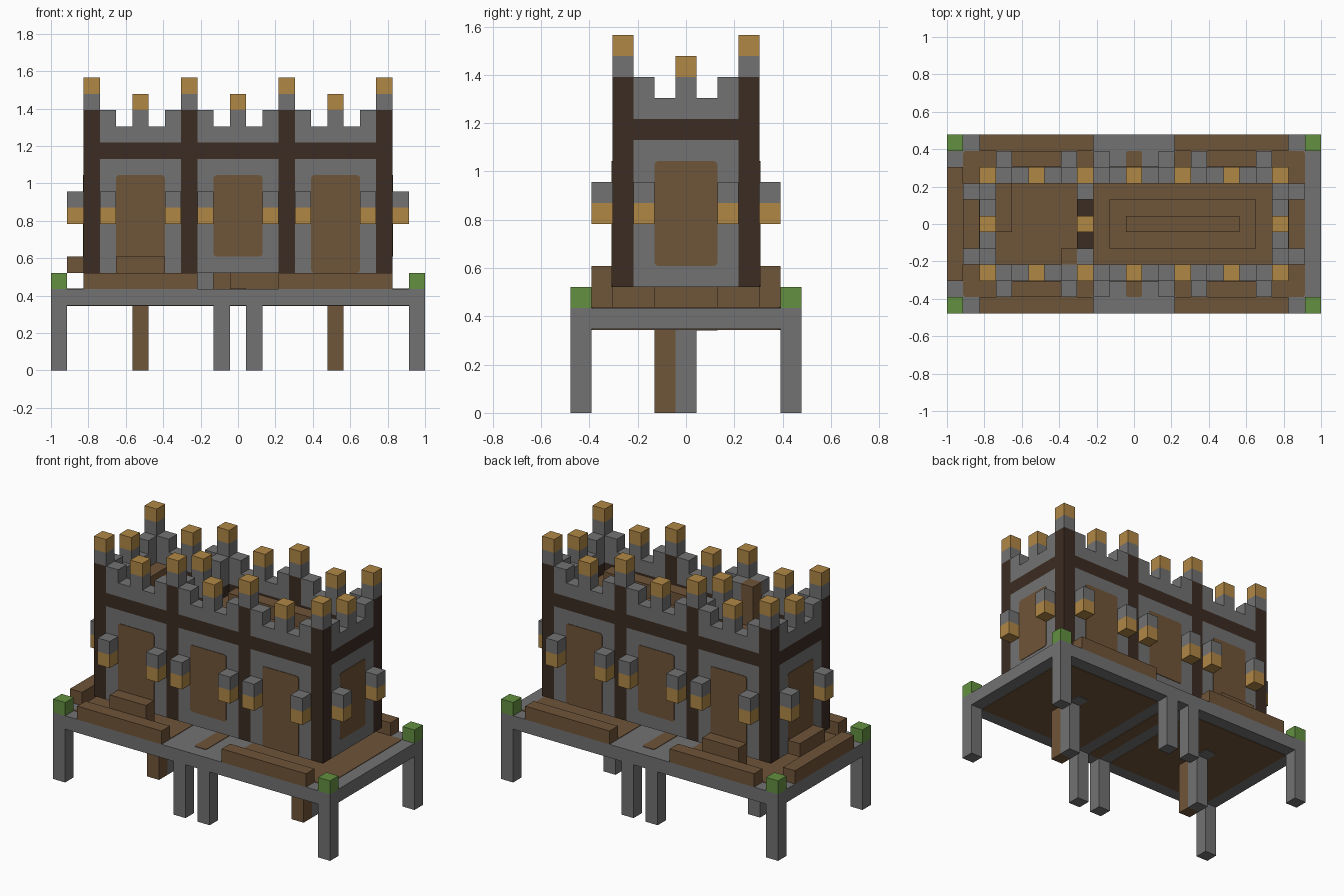
import bpy, bmesh
from mathutils import Matrix, Vector

cube = bpy.data.objects.get("Cube")
if cube:
    bpy.data.objects.remove(cube, do_unlink=True)

U = 2 / 23  # one building block


def material(name, r, g, b):
    m = bpy.data.materials.new(name)
    m.use_nodes = True
    m.diffuse_color = (r, g, b, 1)
    bsdf = m.node_tree.nodes["Principled BSDF"]
    bsdf.inputs["Base Color"].default_value = (r, g, b, 1)
    bsdf.inputs["Roughness"].default_value = 0.9
    return m


STONE = material("stone grey", 0.168, 0.168, 0.168)
WOOD = material("wood brown", 0.159, 0.089, 0.040)
GOLD = material("tan cap", 0.434, 0.242, 0.060)
GREEN = material("leaf green", 0.125, 0.279, 0.051)
DARK = material("dark timber", 0.044, 0.025, 0.016)


def blocks(name, mat, cells):
    """One object from boxes given as inclusive block ranges (i0, i1, j0, j1, k0, k1)."""
    bm = bmesh.new()
    for i0, i1, j0, j1, k0, k1 in cells:
        low = Vector((i0 - 11.5, j0 - 5.5, k0)) * U
        high = Vector((i1 - 10.5, j1 - 4.5, k1 + 1)) * U
        size = high - low
        bmesh.ops.create_cube(bm, size=1, matrix=Matrix.Translation((low + high) / 2) @ Matrix.Diagonal((*size, 1)))
    mesh = bpy.data.meshes.new(name)
    bm.to_mesh(mesh)
    bm.free()
    mesh.materials.append(mat)
    ob = bpy.data.objects.new(name, mesh)
    bpy.context.collection.objects.link(ob)
    return ob


def plate(name, mat, cells, axis):
    """Thin painted panel with softened corners; axis is its thin direction."""
    ob = blocks(name, mat, cells)
    bm = bmesh.new()
    bm.from_mesh(ob.data)
    edges = [e for e in bm.edges if abs((e.verts[0].co - e.verts[1].co).normalized()[axis]) > 0.9]
    bmesh.ops.bevel(bm, geom=edges, offset=0.015, segments=2, affect='EDGES', profile=0.5)
    bm.to_mesh(ob.data)
    bm.free()


T = 0.04  # plate thickness in blocks

# Platform with legs and corner blocks
corners = [(i, j) for i in (0, 22) for j in (0, 10)]
blocks("platform", STONE, [(0, 22, 0, 10, 4, 4)])
blocks("corner_legs", STONE, [(i, i, j, j, 0, 3) for i, j in corners])
blocks("middle_legs", STONE, [(i, i, j, j, 0, 3) for i in (10, 12) for j in (0, 10)])
blocks("inner_wood_legs", WOOD, [(i, i, 4, 4, 0, 3) for i in (5, 17)])
blocks("inner_stone_legs", STONE, [(i, i, 5, 5, 0, 3) for i in (5, 17)])
blocks("corner_blocks", GREEN, [(i, i, j, j, 5, 5) for i, j in corners])

# Wooden floor panels above and below the platform
for side, a, b in (("left", 14, 21), ("right", 1, 8)):
    plate(side + "_floor", WOOD, [(a, b, 1, 9, 5, 4 + T)], 2)
for a, b in ((1, 9), (11, 11), (13, 21)):
    plate("underside_panel", WOOD, [(a, b, 1, 9, 4 - T, 3)], 2)
for i in (5, 17):
    plate("underside_stone_spot", STONE, [(i, i, 6, 6, 4 - 2 * T, 3)], 2)
plate("floor_strip", WOOD, [(11, 11, 1, 9, 5, 4 + T)], 2)

# Rails and steps around the edge
blocks("rails", WOOD, [(a, a + 6, j, j, 5, 5) for a in (2, 14) for j in (0, 10)] + [(0, 0, 2, 8, 5, 5)])
blocks("steps", WOOD, [(4, 6, j, j, 5, 6) for j in (1, 9)] + [(1, 1, 4, 6, 6, 6)])
blocks("centre_support", WOOD, [(10, 10, 5, 6, 5, 5), (11, 13, 4, 6, 5, 5)])
blocks("centre_stone", STONE, [(9, 9, 4, 6, 5, 5)])

# Timber posts with capped tops
posts = [(i, j) for i in (2, 8, 14, 20) for j in (2, 8)]
blocks("posts", DARK, [(i, i, j, j, 6, 15) for i, j in posts])
blocks("post_tops", STONE, [(i, i, j, j, 16, 16) for i, j in posts])
blocks("post_caps", GOLD, [(i, i, j, j, 17, 17) for i, j in posts])

# Wall bays between posts: three on each long side, one on each end
bays = [(a, a + 4, j, j) for a in (3, 9, 15) for j in (2, 8)] + [(i, i, 3, 7) for i in (2, 20)]
blocks("walls", STONE, [(*b, 6, 12) for b in bays])
blocks("beams", DARK, [(*b, 13, 13) for b in bays + [(8, 8, 3, 7)]])
blocks("parapets", STONE, [(*b, 14, 14) for b in bays])

# Battlements: a merlon at both bay ends and a taller capped one mid-bay
ends, mids = [], []
for i0, i1, j0, j1 in bays + [(8, 8, 3, 7)]:
    ends += [(i0, i0, j0, j0), (i1, i1, j1, j1)]
    ic, jc = (i0 + i1) // 2, (j0 + j1) // 2
    mids.append((ic, ic, jc, jc))
blocks("merlons", STONE, [(*c, 15, 15) for c in ends[:-2] + mids[:-1]])
blocks("cross_wall_merlons", STONE, [(*c, 14, 15) for c in ends[-2:] + mids[-1:]])
blocks("merlon_caps", GOLD, [(*c, 16, 16) for c in mids])

# Brackets standing out from the walls
brackets = [(i, j) for i in (3, 7, 9, 13, 15, 19) for j in (1, 9)] + [(i, j) for i in (1, 21) for j in (3, 7)]
blocks("bracket_bases", GOLD, [(i, i, j, j, 9, 9) for i, j in brackets])
blocks("bracket_tops", STONE, [(i, i, j, j, 10, 10) for i, j in brackets])

# Wooden panels set on the walls
for a in (4, 10, 16):
    low = 7 if a == 10 else 6
    plate("front_panel", WOOD, [(a, a + 2, 2 - T, 1, low, 11)], 1)
    plate("back_panel", WOOD, [(a, a + 2, 9, 8 + T, low, 11)], 1)
plate("right_end_panel", WOOD, [(2 - T, 1, 4, 6, 7, 11)], 0)
plate("left_end_panel", WOOD, [(21, 20 + T, 4, 6, 7, 11)], 0)

# Roof decks, cross wall, stepped roof and rooftop boxes
blocks("roof_decks", WOOD, [(3, 7, 3, 7, 6, 12), (9, 19, 3, 7, 6, 12)])
blocks("cross_wall", STONE, [(8, 8, 3, 7, 6, 12)])
blocks("stepped_roof", WOOD, [(10, 18, 4, 6, 13, 13), (11, 17, 5, 5, 14, 14)])
blocks("roof_box", WOOD, [(3, 3, 5, 7, 13, 13)])
blocks("roof_chimney", WOOD, [(7, 7, 3, 3, 13, 15)])
